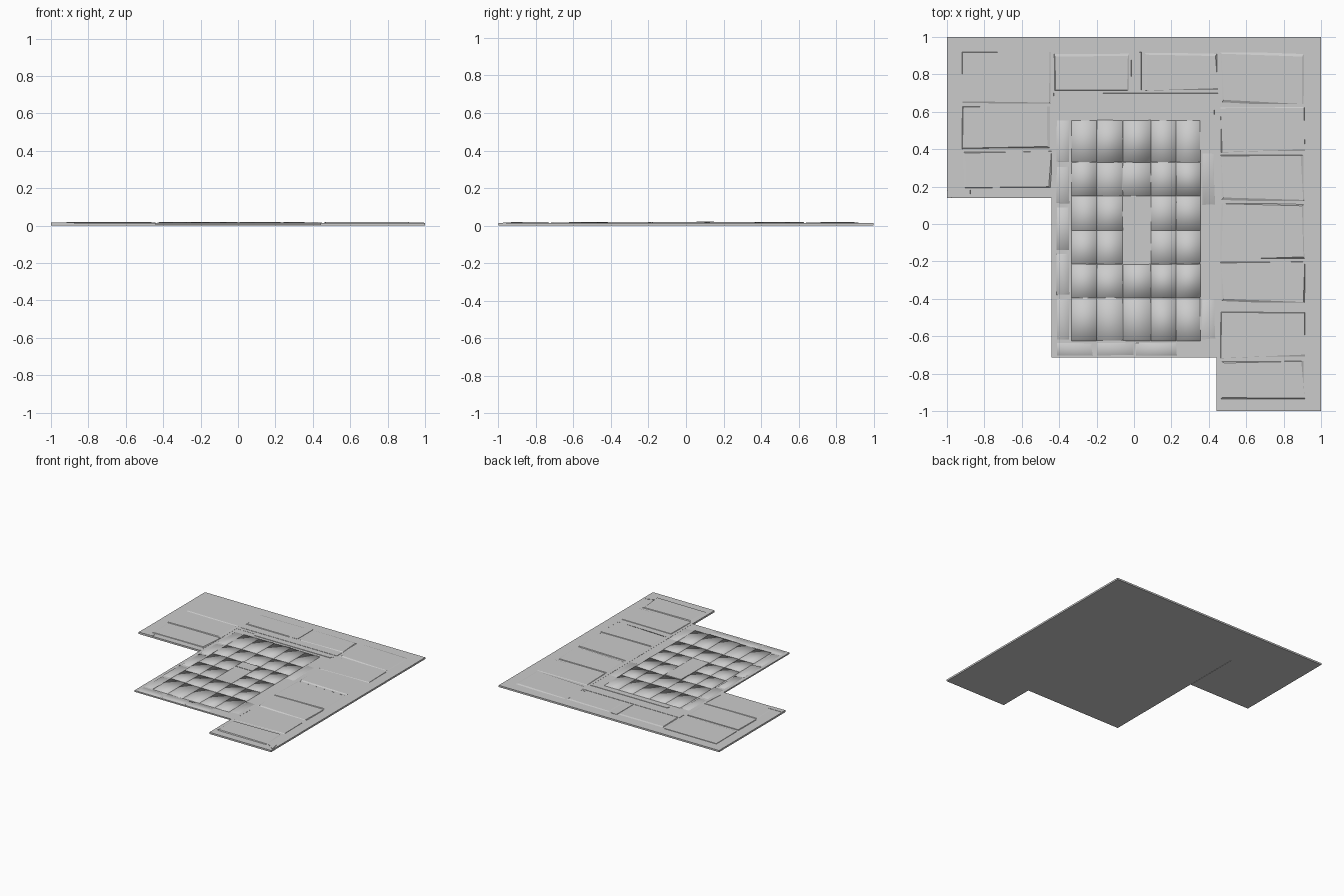
import bpy, bmesh, random

if "Cube" in bpy.data.objects:
    bpy.data.objects.remove(bpy.data.objects["Cube"])

random.seed(7)
BASE = 0.013   # top of the base slabs
TOP = 0.0195   # highest stone


def finish(bm, name, smooth=False):
    bmesh.ops.recalc_face_normals(bm, faces=bm.faces)
    me = bpy.data.meshes.new(name)
    bm.to_mesh(me)
    bm.free()
    for p in me.polygons:
        p.use_smooth = smooth
    ob = bpy.data.objects.new(name, me)
    bpy.context.collection.objects.link(ob)
    return ob


def prism(bm, outline, z0, z1):
    f = bm.faces.new([bm.verts.new((x, y, z0)) for x, y in outline])
    r = bmesh.ops.extrude_face_region(bm, geom=[f], use_keep_orig=True)
    for v in r["geom"]:
        if isinstance(v, bmesh.types.BMVert):
            v.co.z = z1


def stone(bm, x0, x1, y0, y1, top, jitter=0.0, chip=0.0, split=False):
    """Block with an uneven top, sunk a little into the base."""
    base = [(x0, y0), (x1, y0), (x1, y1), (x0, y1)]
    cx, cy = (x0 + x1) / 2, (y0 + y1) / 2
    lo = [bm.verts.new((x, y, BASE - 0.002)) for x, y in base]
    hi = []
    for x, y in base:
        j = random.uniform(0, jitter)
        k = random.uniform(0, jitter)
        hi.append(bm.verts.new((x + (j if x < cx else -j), y + (k if y < cy else -k),
                                top - random.uniform(0, chip))))
    for i in range(4):
        n = (i + 1) % 4
        bm.faces.new((lo[i], lo[n], hi[n], hi[i]))
    if split:
        a = random.choice((0, 1))
        h = hi[a:] + hi[:a]
        bm.faces.new((h[0], h[1], h[2]))
        bm.faces.new((h[0], h[2], h[3]))
    else:
        bm.faces.new(hi)


# L-shaped base that carries the large slabs
bm = bmesh.new()
prism(bm, [(-1, 0.14), (-0.44, 0.14), (-0.44, 0.61), (0.44, 0.61),
           (0.44, -1), (1, -1), (1, 1), (-1, 1)], 0, BASE + 0.001)
finish(bm, "outer_base")

# Thinner rectangular floor base inside the L
bm = bmesh.new()
prism(bm, [(-0.44, -0.715), (0.44, -0.715), (0.44, 0.61), (-0.44, 0.61)], 0.002, BASE)
finish(bm, "floor_base")

# Large flat slabs along the L
bm = bmesh.new()
slabs = [(-0.92, -0.44, 0.64, 0.92), (-0.92, -0.44, 0.40, 0.63), (-0.92, -0.44, 0.19, 0.39),
         (-0.43, -0.02, 0.71, 0.92), (0.05, 0.45, 0.71, 0.92)]
for y0, y1 in ((0.64, 0.92), (0.38, 0.63), (0.12, 0.37), (-0.19, 0.11),
               (-0.42, -0.20), (-0.72, -0.47), (-0.94, -0.73)):
    slabs.append((0.46, 0.915, y0, y1))
for s in slabs:
    stone(bm, *s, random.uniform(0.0165, 0.019), jitter=0.025)
finish(bm, "large_slabs")

# Narrow edging strips around the L
bm = bmesh.new()
for s in ((-1, -0.875, 0.14, 0.182), (-0.43, 0.45, 0.64, 0.70),
          (-0.015, 0.04, 0.715, 0.92), (-0.26, 0.43, 0.585, 0.61)):
    stone(bm, *s, 0.016, jitter=0.002)
finish(bm, "edging_strips")

# Broken corner chip
bm = bmesh.new()
prism(bm, [(0.89, -0.90), (0.995, -0.975), (0.975, -0.87)], BASE, 0.0165)
finish(bm, "corner_chip")

# Uneven grid of floor tiles
xs = (-0.335, -0.20, -0.06, 0.09, 0.225, 0.355)
ys = (-0.625, -0.395, -0.215, -0.035, 0.15, 0.33, 0.555)
bm = bmesh.new()
for i in range(5):
    for j in range(6):
        if i == 2 and j in (2, 3):
            continue
        stone(bm, xs[i], xs[i + 1], ys[j], ys[j + 1],
              TOP, jitter=0.003, chip=0.006, split=True)
finish(bm, "floor_tiles", smooth=True)

# Smooth long tile in the middle
bm = bmesh.new()
stone(bm, -0.06, 0.09, -0.215, 0.055, 0.018)
stone(bm, -0.06, 0.09, 0.055, 0.15, 0.0205)
finish(bm, "centre_tile")

# Small border stones around the grid
bm = bmesh.new()
for y0, y1 in ((0.33, 0.555), (0.11, 0.31), (-0.14, 0.09), (-0.38, -0.16), (-0.62, -0.40)):
    stone(bm, -0.415, -0.345, y0, y1, 0.0185, jitter=0.012, chip=0.004, split=True)
for y0, y1 in ((0.10, 0.38), (-0.62, -0.40)):
    stone(bm, 0.36, 0.435, y0, y1, 0.0175, jitter=0.015, chip=0.004, split=True)
for x0, x1 in ((-0.415, -0.22), (-0.20, 0.0), (0.01, 0.23)):
    stone(bm, x0, x1, -0.705, -0.635, 0.0175, jitter=0.012, chip=0.004, split=True)
finish(bm, "border_stones", smooth=True)
